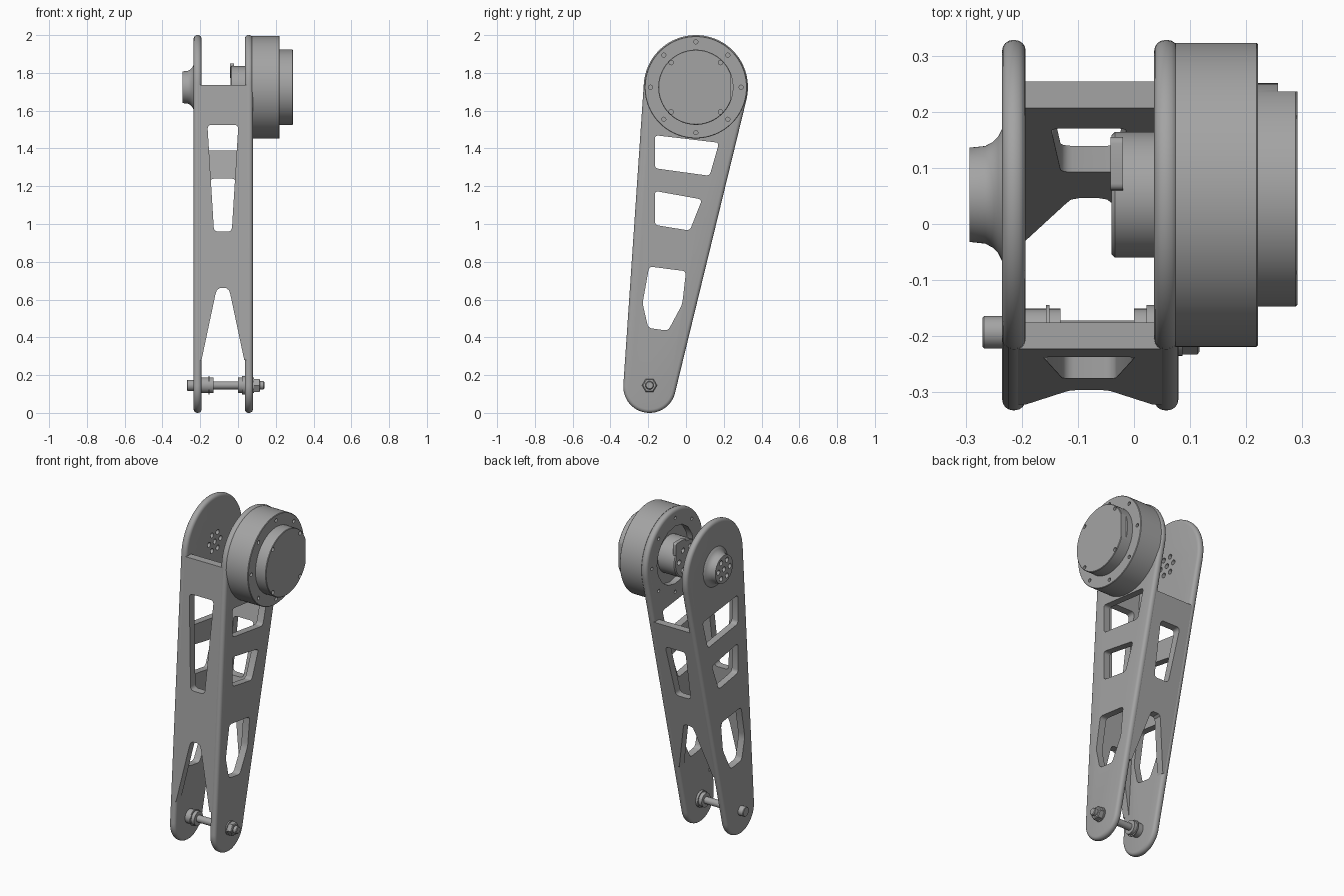
import bpy, bmesh
from math import sin, cos, pi, acos, atan2, hypot

cube = bpy.data.objects.get("Cube")
if cube:
    bpy.data.objects.remove(cube, do_unlink=True)

grey = bpy.data.materials.new("satin grey metal")
grey.use_nodes = True
colour = (0.37, 0.37, 0.37, 1)
grey.diffuse_color = colour
grey.node_tree.nodes["Principled BSDF"].inputs["Base Color"].default_value = colour

# Main dimensions: lower pivot and upper motor axis in (y, z)
LOW, LOW_R = (-0.193, 0.139), 0.139
TOP, TOP_R = (0.052, 1.724), 0.276
LEFT_X, RIGHT_X = (-0.235, -0.193), (0.036, 0.079)
MID_X = -0.08


def finish(name, bm):
    bmesh.ops.recalc_face_normals(bm, faces=bm.faces)
    mesh = bpy.data.meshes.new(name)
    bm.to_mesh(mesh)
    bm.free()
    mesh.materials.append(grey)
    obj = bpy.data.objects.new(name, mesh)
    bpy.context.collection.objects.link(obj)
    return obj


def add_prism(bm, points, axis, a, b, rounding=0, lean=None):
    """Extrude a round-cornered outline from a to b along x or y."""
    part = bmesh.new()
    place = (lambda u, v: (a, u, v)) if axis == "x" else (lambda u, v: (u, a, v))
    part.faces.new([part.verts.new(place(u, v)) for u, v in points])
    if rounding:
        bmesh.ops.bevel(part, geom=part.verts[:], offset=rounding, segments=4,
                        profile=0.5, affect="VERTICES")
    out = bmesh.ops.extrude_face_region(part, geom=part.faces[:])
    moved = [g for g in out["geom"] if isinstance(g, bmesh.types.BMVert)]
    step = (b - a, 0, 0) if axis == "x" else (0, b - a, 0)
    bmesh.ops.translate(part, vec=step, verts=moved)
    if lean:
        for v in part.verts:
            v.co.y += lean(v.co.z)
    bmesh.ops.recalc_face_normals(part, faces=part.faces)
    temp = bpy.data.meshes.new("temp")
    part.to_mesh(temp)
    part.free()
    bm.from_mesh(temp)
    bpy.data.meshes.remove(temp)


def prism(name, *args, **kw):
    bm = bmesh.new()
    add_prism(bm, *args, **kw)
    return finish(name, bm)


def circle(centre, r, n):
    return [(centre[0] + r * cos(2 * pi * i / n), centre[1] + r * sin(2 * pi * i / n))
            for i in range(n)]


def turned(name, profile, centre, n=64):
    """Turn an (x, radius) profile about an axis parallel to x."""
    bm = bmesh.new()
    rings = [[bm.verts.new((x, y, z)) for y, z in circle(centre, r, n)] for x, r in profile]
    for p, q in zip(rings, rings[1:]):
        for i in range(n):
            j = (i + 1) % n
            bm.faces.new((p[i], p[j], q[j], q[i]))
    bm.faces.new(rings[0])
    bm.faces.new(rings[-1])
    return finish(name, bm)


def apply(obj, kind, **settings):
    mod = obj.modifiers.new(kind, kind)
    for key, value in settings.items():
        setattr(mod, key, value)
    bpy.context.view_layer.objects.active = obj
    bpy.ops.object.modifier_apply(modifier=mod.name)


def cut(obj, bm):
    cutter = finish("cutter", bm)
    cutter.hide_render = True
    apply(obj, "BOOLEAN", operation="DIFFERENCE", solver="EXACT", object=cutter)
    bpy.data.objects.remove(cutter, do_unlink=True)


def drill(bm, radius, count, hole, a, b, start=0.0):
    for i in range(count):
        t = start + 2 * pi * i / count
        spot = (TOP[0] + radius * cos(t), TOP[1] + radius * sin(t))
        add_prism(bm, circle(spot, hole, 16), "x", a, b)


# Tangent outline joining the two round ends
dy, dz = TOP[0] - LOW[0], TOP[1] - LOW[1]
heading = atan2(dz, dy)
spread = acos((LOW_R - TOP_R) / hypot(dy, dz))


def arc(c, r, t0, t1, n=48):
    return [(c[0] + r * cos(t0 + (t1 - t0) * i / n), c[1] + r * sin(t0 + (t1 - t0) * i / n))
            for i in range(n + 1)]


outline = (arc(TOP, TOP_R, heading - spread, heading + spread)
           + arc(LOW, LOW_R, heading + spread, heading - spread + 2 * pi))


def edge_line(side):
    """y of the straight plate edge as a function of height."""
    t = heading + side * spread
    y0, z0 = LOW[0] + LOW_R * cos(t), LOW[1] + LOW_R * sin(t)
    y1, z1 = TOP[0] + TOP_R * cos(t), TOP[1] + TOP_R * sin(t)
    return lambda z: y0 + (y1 - y0) * (z - z0) / (z1 - z0)


# Side plates with lightening windows
windows = [
    [(-0.165, 1.47), (0.175, 1.43), (0.125, 1.255), (-0.165, 1.295)],
    [(-0.165, 1.175), (0.085, 1.13), (0.02, 0.965), (-0.165, 0.995)],
    [(-0.195, 0.775), (0.0, 0.75), (-0.02, 0.575), (-0.095, 0.435), (-0.2, 0.45), (-0.23, 0.58)],
]
for name, (a, b) in (("left_plate", LEFT_X), ("right_plate", RIGHT_X)):
    plate = prism(name, outline, "x", a, b)
    apply(plate, "BEVEL", width=0.019, segments=4, limit_method="ANGLE",
          use_clamp_overlap=False)
    bm = bmesh.new()
    for w in windows:
        add_prism(bm, w, "x", a - 0.1, b + 0.1, rounding=0.018)
    if name == "left_plate":
        drill(bm, 0.055, 6, 0.015, a - 0.1, b + 0.1)
        drill(bm, 0, 1, 0.015, a - 0.1, b + 0.1)
    else:
        drill(bm, 0, 1, 0.175, a - 0.1, b + 0.1)
        drill(bm, 0.225, 8, 0.01, a - 0.1, b + 0.1)
    cut(plate, bm)


def web(name, side, top, foot, apex, window):
    """Sloping panel between the plates with a window and an arched foot."""
    lean = edge_line(side)
    a, b = (0.001, 0.048) if side > 0 else (-0.048, -0.001)
    half = [(0.137, top), (0.137, foot), (0.113, foot), (0.04, apex - 0.035),
            (0.032, apex - 0.01), (0.018, apex)]
    pts = [(MID_X + u, z) for u, z in half] + [(MID_X - u, z) for u, z in reversed(half)]
    panel = prism(name, pts, "y", a, b, lean=lean)
    z1, w1, z0, w0 = window
    bm = bmesh.new()
    add_prism(bm, [(MID_X - w1, z1), (MID_X + w1, z1), (MID_X + w0, z0), (MID_X - w0, z0)],
              "y", a - 0.1, b + 0.1, rounding=0.02, lean=lean)
    cut(panel, bm)


web("front_web", 1, 1.735, 0.28, 0.66, (1.525, 0.082, 0.96, 0.047))
web("back_web", -1, 1.39, 0.42, 0.73, (1.24, 0.068, 0.92, 0.05))

# Motor housing and stepped end cap
housing = turned("motor_housing", [(0.074, 0.271), (0.218, 0.271), (0.221, 0.268)], TOP, 96)
bm = bmesh.new()
drill(bm, 0.24, 8, 0.011, 0.2, 0.3)
cut(housing, bm)
cap = turned("motor_cap", [(0.2, 0.199), (0.288, 0.199), (0.291, 0.196)], TOP, 96)
bm = bmesh.new()
drill(bm, 0.185, 4, 0.012, 0.27, 0.4, pi / 4)
add_prism(bm, [(0.236, 1.5), (0.4, 1.5), (0.4, 1.95), (0.236, 1.95)], "x", 0.257, 0.4)
cut(cap, bm)

# Motor output hub with locating block
hub = turned("output_hub", [(-0.04, 0.106), (-0.034, 0.112), (0.1, 0.112)], TOP)
bm = bmesh.new()
drill(bm, 0.07, 6, 0.016, -0.1, 0.0)
cut(hub, bm)
prism("hub_block", [(0.06, 1.81), (0.155, 1.77), (0.155, 1.85), (0.06, 1.85)], "x",
      -0.042, -0.02, rounding=0.012)

# Flared bearing boss on the left plate
boss = turned("bearing_boss", [(-0.225, 0.125), (-0.235, 0.118), (-0.242, 0.104), (-0.252, 0.094),
                               (-0.265, 0.087), (-0.293, 0.084)], TOP)
bm = bmesh.new()
drill(bm, 0.055, 6, 0.015, -0.4, 0.0)
drill(bm, 0, 1, 0.015, -0.4, 0.0)
cut(boss, bm)

# Lower pivot: shaft, bushings, bolt head and nut
PIVOT = (-0.193, 0.146)
turned("pivot_shaft", [(-0.25, 0.021), (0.1, 0.021)], PIVOT, 32)
turned("left_bushing", [(-0.2, 0.042), (-0.157, 0.042), (-0.157, 0.049), (-0.151, 0.049),
                        (-0.151, 0.042), (-0.131, 0.042)], PIVOT, 40)
turned("right_bushing", [(0.0, 0.042), (0.022, 0.042), (0.022, 0.049), (0.04, 0.049)], PIVOT, 40)
turned("bolt_head", [(-0.27, 0.026), (-0.267, 0.029), (-0.225, 0.029)], PIVOT, 32)
turned("nut_washer", [(0.07, 0.042), (0.086, 0.042)], PIVOT, 40)
turned("hex_nut", [(0.08, 0.04), (0.113, 0.04), (0.117, 0.034)], PIVOT, 6)
turned("bolt_end", [(0.1, 0.022), (0.135, 0.022), (0.139, 0.018)], PIVOT, 32)

# Smooth shading with sharp edges kept
bpy.ops.object.select_all(action="DESELECT")
for obj in bpy.context.scene.objects:
    if obj.type == "MESH" and grey.name in obj.data.materials:
        obj.select_set(True)
        bpy.context.view_layer.objects.active = obj
bpy.ops.object.shade_smooth_by_angle(angle=pi / 6)
